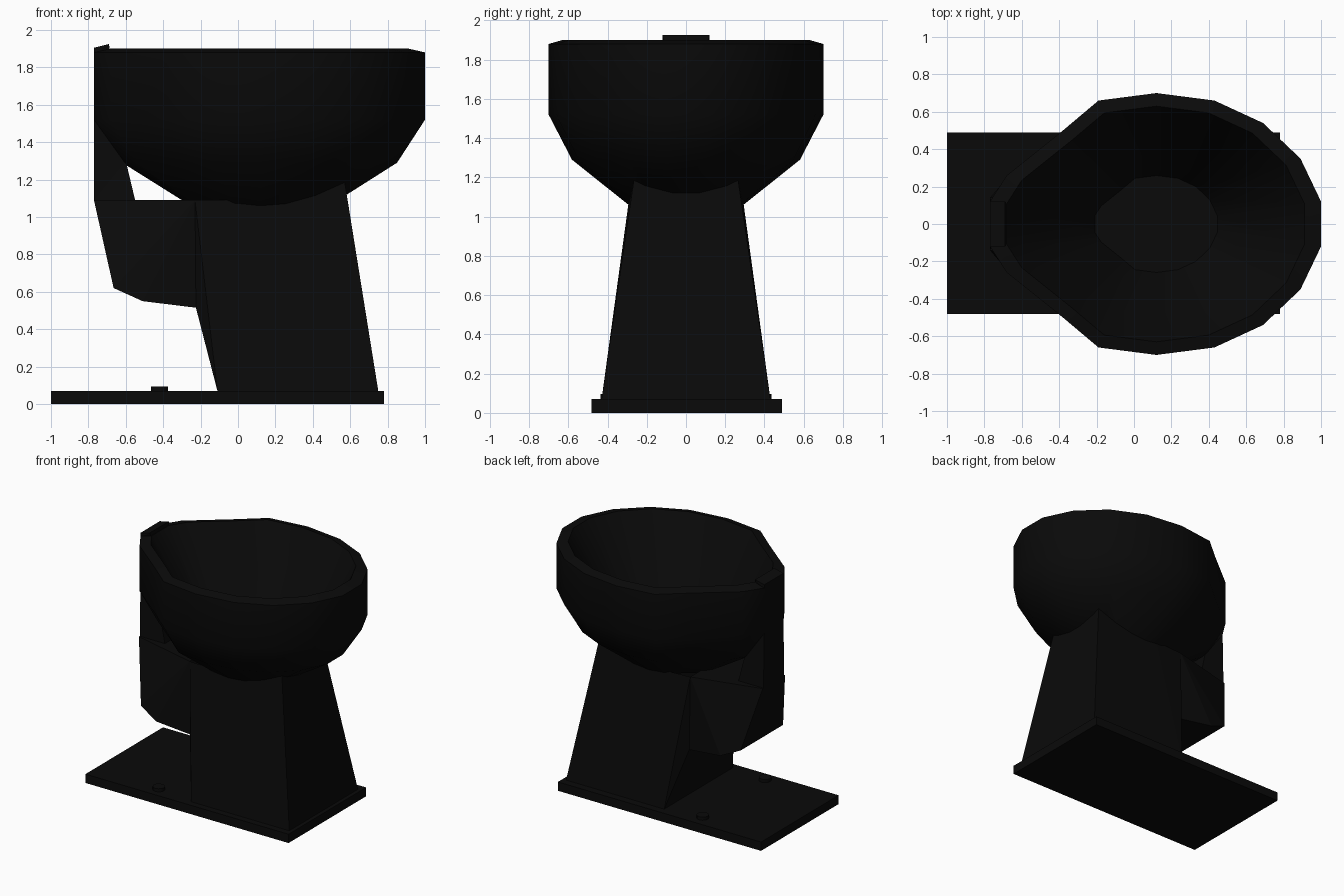
import bpy, bmesh
from mathutils import Vector

if "Cube" in bpy.data.objects:
    bpy.data.objects.remove(bpy.data.objects["Cube"])

black = bpy.data.materials.new("black_glaze")
black.diffuse_color = (0.003, 0.003, 0.003, 1)
black.use_nodes = True
black.node_tree.nodes["Principled BSDF"].inputs["Base Color"].default_value = black.diffuse_color


def finish(bm, name, smooth=None):
    bmesh.ops.recalc_face_normals(bm, faces=bm.faces)
    me = bpy.data.meshes.new(name)
    bm.to_mesh(me)
    bm.free()
    ob = bpy.data.objects.new(name, me)
    bpy.context.collection.objects.link(ob)
    me.materials.append(black)
    if smooth:
        bpy.ops.object.select_all(action='DESELECT')
        ob.select_set(True)
        bpy.context.view_layer.objects.active = ob
        bpy.ops.object.shade_smooth_by_angle(angle=smooth)
    return ob


def strip(profile, name, skip=()):
    """Closed x/z profile with a half width per point, mirrored across y.
    Sides are fanned from the first point; skip lists open profile edges."""
    bm = bmesh.new()
    a = [bm.verts.new((x, -w, z)) for x, z, w in profile]
    b = [bm.verts.new((x, w, z)) for x, z, w in profile]
    n = len(profile)
    for i in range(n):
        j = (i + 1) % n
        if i not in skip:
            bm.faces.new((a[i], a[j], b[j], b[i]))
    for side in (a, b):
        for i in range(1, n - 1):
            bm.faces.new((side[0], side[i], side[i + 1]))
    return finish(bm, name)


# Floor plate
bm = bmesh.new()
bmesh.ops.create_cube(bm, size=1)
for v in bm.verts:
    v.co = Vector((v.co.x * 1.78 - 0.11, v.co.y * 0.97 + 0.004, (v.co.z + 0.5) * 0.07))
finish(bm, "floor_plate")

# Floor bolts
for side, label in ((-1, "front"), (1, "back")):
    bm = bmesh.new()
    bmesh.ops.create_cone(bm, cap_ends=True, segments=12, radius1=0.045,
                          radius2=0.045, depth=0.045)
    bmesh.ops.translate(bm, verts=bm.verts, vec=(-0.42, side * 0.39, 0.0725))
    finish(bm, "floor_bolt_" + label, 0.6)

# Pedestal, open where it runs up into the bowl and back into the trap
strip([(0.02, 1.09, 0.29), (-0.11, 0.07, 0.43), (0.75, 0.07, 0.43),
       (0.57, 1.19, 0.265)], "pedestal", skip=(0, 3))

# Trap housing behind the pedestal
strip([(-0.23, 1.09, 0.275), (-0.77, 1.09, 0.14), (-0.665, 0.62, 0.265),
       (-0.51, 0.55, 0.30), (-0.225, 0.515, 0.28), (-0.11, 0.07, 0.43),
       (0.02, 1.09, 0.29)], "trap_housing", skip=(5, 6))

# Supply column up the back of the bowl
strip([(-0.77, 1.09, 0.13), (-0.55, 1.09, 0.13), (-0.60, 1.30, 0.12),
       (-0.70, 1.44, 0.12), (-0.77, 1.52, 0.12)],
      "supply_column", skip=(2, 3))

# Raised wedge at the back of the rim
strip([(-0.77, 1.87, 0.12), (-0.685, 1.89, 0.11), (-0.69, 1.925, 0.12),
       (-0.77, 1.905, 0.12)], "rim_wedge")

# Bowl: egg outline scaled through outer rings and a straight-sided inside
half = [(1.0, 0.12), (0.89, 0.35), (0.69, 0.54), (0.43, 0.66), (0.12, 0.70),
        (-0.19, 0.66), (-0.38, 0.50), (-0.68, 0.26), (-0.77, 0.12)]
outline = half + [(x, -y) for x, y in reversed(half)]
rings = [(0.40, 1.05), (0.83, 1.29), (1.0, 1.52), (1.0, 1.88), (0.90, 1.90),
         (0.37, 1.10)]
bm = bmesh.new()
loops = [[bm.verts.new((0.12 + (x - 0.12) * s, y * s, z)) for x, y in outline]
         for s, z in rings]
n = len(outline)
for lo, hi in zip(loops, loops[1:]):
    for i in range(n):
        j = (i + 1) % n
        bm.faces.new((lo[i], lo[j], hi[j], hi[i]))
bm.faces.new(loops[0])
bm.faces.new(loops[-1])
finish(bm, "bowl", 0.6)
